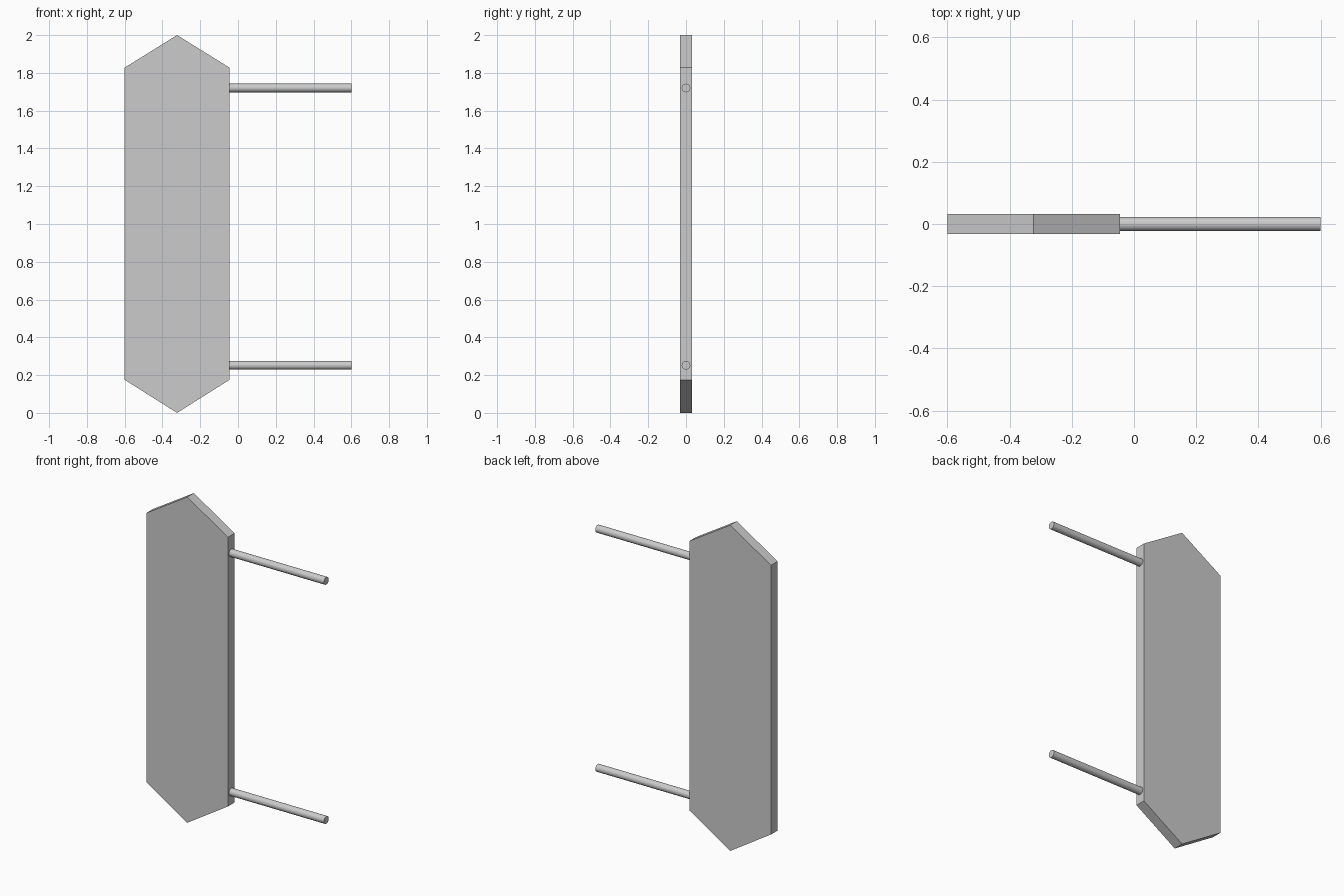
import bpy, bmesh, math

if "Cube" in bpy.data.objects:
    bpy.data.objects.remove(bpy.data.objects["Cube"])

# Sign panel: elongated hexagon extruded along y
X0, X1, HALF_T = -0.6, -0.045, 0.032
XM = (X0 + X1) / 2
profile = [(XM, 0), (X1, 0.175), (X1, 1.828), (XM, 2), (X0, 1.828), (X0, 0.175)]

bm = bmesh.new()
face = bm.faces.new([bm.verts.new((x, -HALF_T, z)) for x, z in profile])
ext = bmesh.ops.extrude_face_region(bm, geom=[face])
bmesh.ops.translate(bm, vec=(0, 2 * HALF_T, 0),
                    verts=[v for v in ext["geom"] if isinstance(v, bmesh.types.BMVert)])
bmesh.ops.recalc_face_normals(bm, faces=bm.faces)
mesh = bpy.data.meshes.new("sign_panel")
bm.to_mesh(mesh)
bm.free()
bpy.context.collection.objects.link(bpy.data.objects.new("sign_panel", mesh))


# Round mounting rods running from the panel edge to the wall side
def add_rod(name, z):
    start, end = X1 - 0.005, 0.6
    bpy.ops.mesh.primitive_cylinder_add(
        vertices=16, radius=0.023, depth=end - start,
        location=((start + end) / 2, 0, z), rotation=(0, math.pi / 2, 0))
    rod = bpy.context.object
    rod.name = name
    bpy.ops.object.shade_smooth_by_angle(angle=math.radians(35))


add_rod("upper_rod", 1.72)
add_rod("lower_rod", 0.252)
